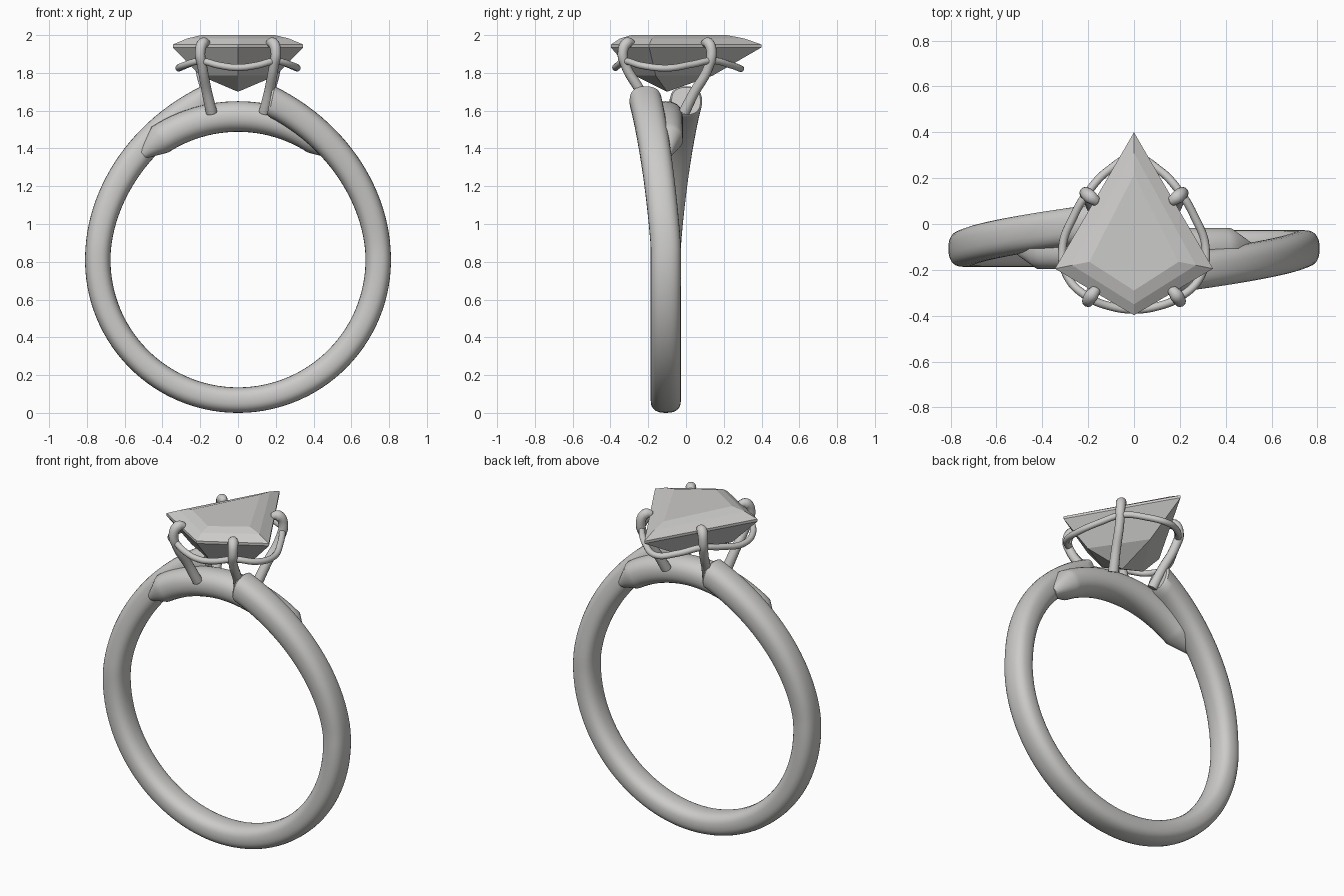
import bpy
import bmesh
from math import sin, cos, pi, radians
from mathutils import Vector

default_cube = bpy.data.objects.get("Cube")
if default_cube:
    bpy.data.objects.remove(default_cube, do_unlink=True)

CENTRE = Vector((0, -0.107, 0.81))   # middle of the finger hole

metal = bpy.data.materials.new("pale_grey")
metal.use_nodes = True
grey = (0.6, 0.595, 0.58, 1)
metal.diffuse_color = grey
metal.node_tree.nodes["Principled BSDF"].inputs["Base Color"].default_value = grey


def make_object(name, bm):
    bmesh.ops.recalc_face_normals(bm, faces=bm.faces)
    mesh = bpy.data.meshes.new(name)
    bm.to_mesh(mesh)
    bm.free()
    obj = bpy.data.objects.new(name, mesh)
    bpy.context.collection.objects.link(obj)
    mesh.materials.append(metal)
    return obj


def activate(obj):
    bpy.ops.object.select_all(action="DESELECT")
    obj.select_set(True)
    bpy.context.view_layer.objects.active = obj


def bridge_rings(bm, rings):
    """Skin a list of vertex rings and cap both ends."""
    count = len(rings[0])
    for low, high in zip(rings, rings[1:]):
        for i in range(count):
            j = (i + 1) % count
            bm.faces.new((low[i], low[j], high[j], high[i]))
    bm.faces.new(rings[0])
    bm.faces.new(rings[-1])


def sweep(name, sections, sides=28, power=0.8):
    """Sections: angle from the top, radius, y shift, radial half, y half."""
    bm = bmesh.new()
    rings = []
    for angle, radius, shift, half_r, half_y in sections:
        out = Vector((sin(angle), 0, cos(angle)))
        ring = []
        for i in range(sides):
            c, s = cos(2 * pi * i / sides), sin(2 * pi * i / sides)
            r = radius + half_r * abs(c) ** power * (1 if c > 0 else -1)
            y = shift + half_y * abs(s) ** power * (1 if s > 0 else -1)
            ring.append(bm.verts.new(CENTRE + out * r + Vector((0, y, 0))))
        rings.append(ring)
    bridge_rings(bm, rings)
    obj = make_object(name, bm)
    activate(obj)
    bpy.ops.object.shade_smooth_by_angle(angle=radians(40))


def wire(name, points, thickness, cyclic=False, radii=None):
    curve = bpy.data.curves.new(name, "CURVE")
    curve.dimensions = "3D"
    curve.bevel_depth = thickness
    curve.bevel_resolution = 4
    curve.resolution_u = 8
    curve.use_fill_caps = True
    spline = curve.splines.new("BEZIER")
    spline.bezier_points.add(len(points) - 1)
    spline.use_cyclic_u = cyclic
    for i, (point, co) in enumerate(zip(spline.bezier_points, points)):
        point.co = co
        point.handle_left_type = point.handle_right_type = "AUTO"
        point.radius = radii[i] if radii else 1
    curve.materials.append(metal)
    obj = bpy.data.objects.new(name, curve)
    bpy.context.collection.objects.link(obj)
    activate(obj)
    bpy.ops.object.convert(target="MESH")
    bpy.ops.object.shade_smooth_by_angle(angle=radians(50))


# Band: open loop whose ends swing apart sideways and lift outward
band = []
STEPS = 110
for i in range(STEPS + 1):
    angle = radians(12 + 336 * i / STEPS)
    side = 1 if angle < pi else -1
    from_top = min(angle, 2 * pi - angle)
    t = max(0, (radians(85) - from_top) / radians(73))
    band.append((angle, 0.7425 + 0.115 * t ** 2.5, -side * 0.107 * t ** 1.2,
                 0.0675 + 0.014 * t, 0.08 + 0.005 * t))
# Softened rim at each open end
for index, step in ((0, -1), (-1, 1)):
    a, r, y, hr, hy = band[index]
    rim = (a + step * 0.012, r, y, hr * 0.9, hy * 0.9)
    band.insert(0 if index == 0 else len(band), rim)
sweep("band", band)

# Bridge: inner arc joining the two band ends, with tapered tips
bridge = [(radians(-42), 0.75, 0, 0.025, 0.03)]
bridge += [(radians(-33 + 66 * i / 24), 0.759, 0, 0.081, 0.09) for i in range(25)]
bridge.append((radians(42), 0.75, 0, 0.025, 0.03))
sweep("bridge", bridge, power=0.9)

# Gem: faceted kite, each level is height, half width, corner y, back y, front y
levels = [
    (1.785, 0.2, -0.16, 0.14, -0.27),
    (1.935, 0.345, -0.195, 0.4, -0.398),
    (1.95, 0.345, -0.195, 0.4, -0.398),
    (1.982, 0.27, -0.18, 0.31, -0.35),
    (2.0, 0.195, -0.165, 0.215, -0.29),
]
bm = bmesh.new()
rings = []
for z, w, corner, back, front in levels:
    outline = ((0, front), (w, corner), (0, back), (-w, corner))
    rings.append([bm.verts.new((x, y, z)) for x, y in outline])
bridge_rings(bm, rings)
bm.faces.ensure_lookup_table()
bottom = min(bm.faces, key=lambda f: f.calc_center_median().z)
culet = bmesh.ops.poke(bm, faces=[bottom])["verts"][0]
culet.co = (0, -0.1, 1.7)
make_object("gem", bm)

# Prongs: four claws, mirrored left and right
claws = {
    "front": [(0.14, -0.19, 1.59), (0.165, -0.24, 1.7), (0.19, -0.32, 1.84),
              (0.2, -0.335, 1.91), (0.185, -0.312, 1.958), (0.165, -0.285, 1.955),
              (0.162, -0.28, 1.953)],
    "back": [(0.14, -0.01, 1.59), (0.165, 0.04, 1.69), (0.2, 0.115, 1.82),
             (0.21, 0.135, 1.91), (0.19, 0.118, 1.958), (0.163, 0.098, 1.955),
             (0.158, 0.095, 1.953)],
}
for place, path in claws.items():
    for side, sign in (("left", 1), ("right", -1)):
        wire(f"{place}_{side}_prong", [(sign * x, y, z) for x, y, z in path],
             0.027, radii=(1.1, 1, 0.95, 1, 1.1, 0.8, 0.3))

# Gallery wire: wavy loop tying the prongs together below the gem
half = [(0.1, -0.36, 1.84), (0.195, -0.322, 1.862), (0.29, -0.23, 1.838),
        (0.312, -0.1, 1.825), (0.265, 0.03, 1.845), (0.2, 0.14, 1.865),
        (0.11, 0.235, 1.842)]
loop = [(0, -0.373, 1.828)] + half + [(0, 0.29, 1.822)]
loop += [(-x, y, z) for x, y, z in reversed(half)]
wire("gallery_wire", loop, 0.018, cyclic=True)
